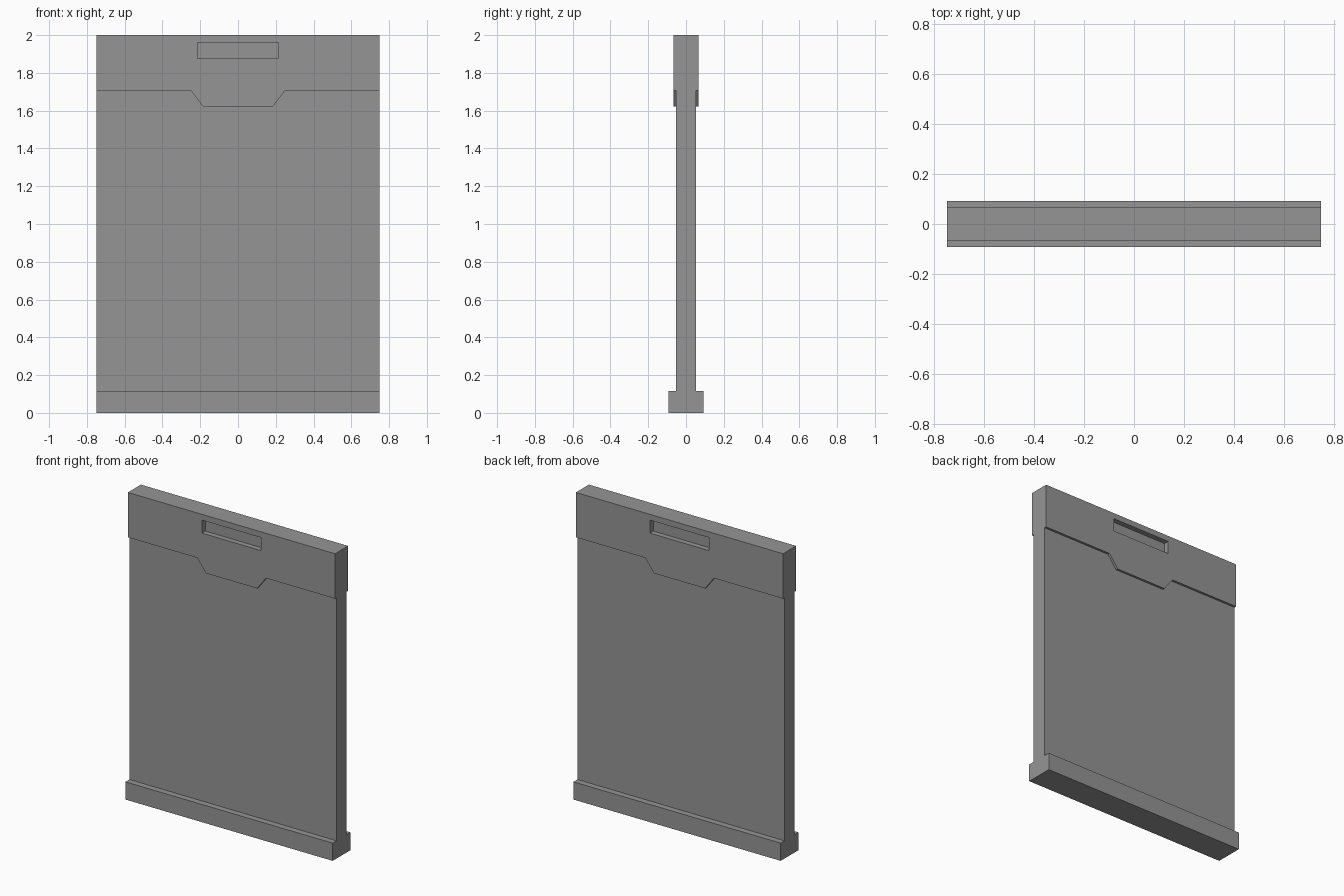
import bpy
import bmesh

cube = bpy.data.objects.get("Cube")
if cube:
    bpy.data.objects.remove(cube, do_unlink=True)

WIDTH = 0.75          # half width shared by every part
SEAM = 1.706          # where the panel meets the header

grey = bpy.data.materials.new("mid_grey")
grey.use_nodes = True
colour = (0.3, 0.3, 0.3, 1)
grey.diffuse_color = colour
grey.node_tree.nodes["Principled BSDF"].inputs["Base Color"].default_value = colour


def extrude_profile(name, outline, y_min, y_max):
    """Solid made from an x-z outline pushed along y."""
    bm = bmesh.new()
    face = bm.faces.new([bm.verts.new((x, y_min, z)) for x, z in outline])
    grown = bmesh.ops.extrude_face_region(bm, geom=[face])["geom"]
    moved = [v for v in grown if isinstance(v, bmesh.types.BMVert)]
    bmesh.ops.translate(bm, verts=moved, vec=(0, y_max - y_min, 0))
    bmesh.ops.recalc_face_normals(bm, faces=bm.faces)
    mesh = bpy.data.meshes.new(name)
    bm.to_mesh(mesh)
    bm.free()
    mesh.materials.append(grey)
    obj = bpy.data.objects.new(name, mesh)
    bpy.context.collection.objects.link(obj)
    return obj


def rectangle(half, low, high):
    return [(-half, low), (half, low), (half, high), (-half, high)]


# Thick foot rail and thin main panel
extrude_profile("bottom_rail", rectangle(WIDTH, 0, 0.116), -0.092, 0.092)
extrude_profile("main_panel", rectangle(WIDTH, 0.116, SEAM), -0.052, 0.052)

# Header with a tapered tab hanging over the panel
right_half = [(0.185, 1.622), (0.249, SEAM), (WIDTH, SEAM), (WIDTH, 2)]
left_half = [(-x, z) for x, z in reversed(right_half)]
header = extrude_profile("header", right_half + left_half, -0.067, 0.067)

# Grip pocket sunk into both faces of the header
for side, sign in (("front", -1), ("back", 1)):
    y_min, y_max = sorted((sign * 0.032, sign * 0.12))
    cutter = extrude_profile(side + "_grip_cutter",
                             rectangle(0.214, 1.877, 1.962), y_min, y_max)
    cutter.hide_render = True
    cutter.hide_set(True)
    cut = header.modifiers.new(side + "_grip", "BOOLEAN")
    cut.operation = "DIFFERENCE"
    cut.solver = "EXACT"
    cut.object = cutter
